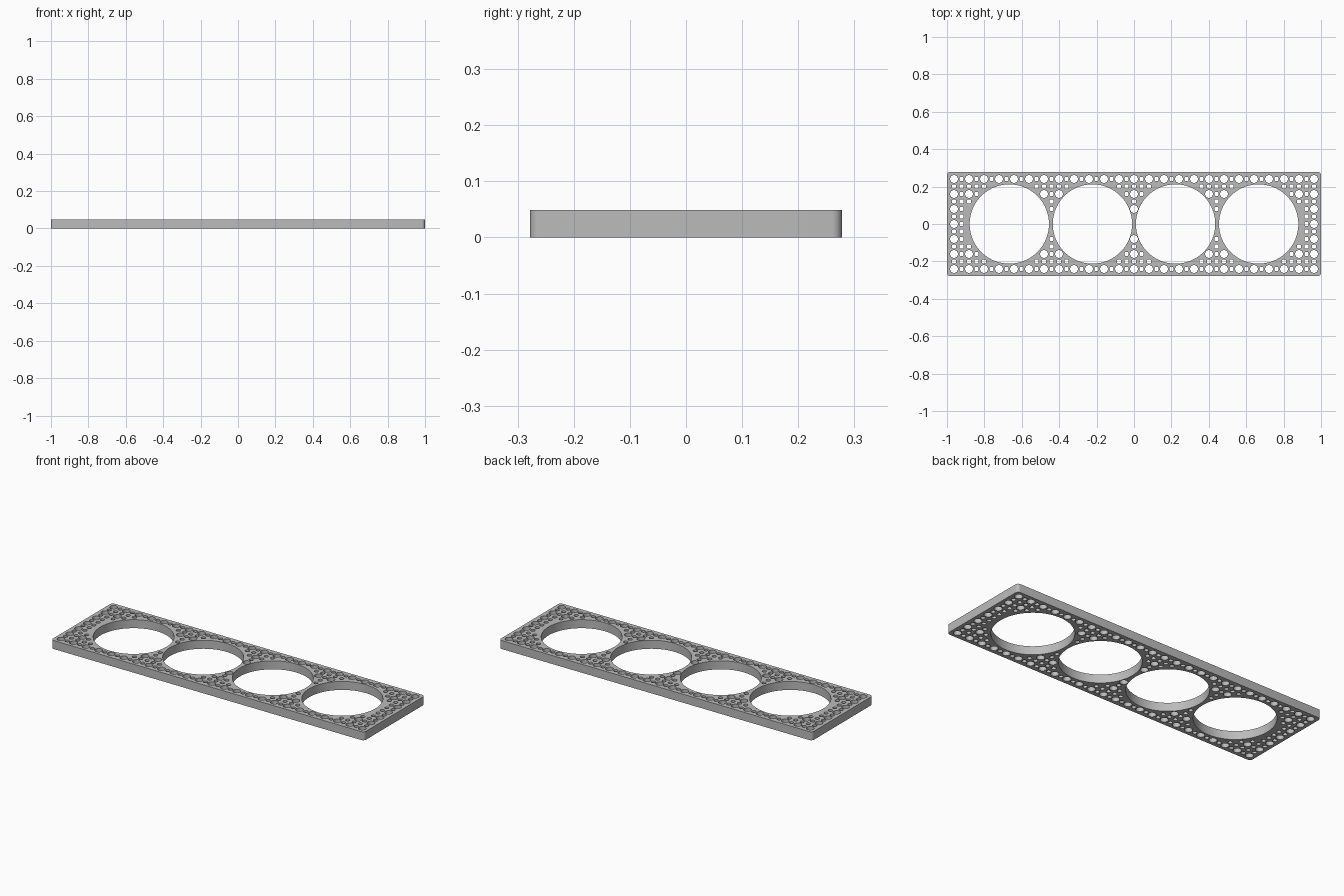
import bpy
import math

cube = bpy.data.objects.get("Cube")
if cube:
    bpy.data.objects.remove(cube, do_unlink=True)

PITCH = 0.0802          # spacing of the large mounting holes
HALF_X, HALF_Y, THICK = 1.0, 0.278, 0.049
CORNER = 0.018
BIG_R, LARGE_R, SMALL_R = 0.212, 0.021, 0.012
CLEARANCE = 0.0029      # least wall between a big opening and a small hole
BIG_X = [(i - 1.5) * 0.4444 for i in range(4)]


def arc(cx, cy, r, start, sweep, n):
    return [(cx + r * math.cos(start + sweep * i / n),
             cy + r * math.sin(start + sweep * i / n)) for i in range(n)]


def circle(cx, cy, r, n):
    return arc(cx, cy, r, 0, 2 * math.pi, n)


# Rounded outline
outline = []
for k, (sx, sy) in enumerate([(1, 1), (-1, 1), (-1, -1), (1, -1)]):
    outline += arc(sx * (HALF_X - CORNER), sy * (HALF_Y - CORNER), CORNER,
                   k * math.pi / 2, math.pi / 2, 8)
    end = (k + 1) * math.pi / 2
    outline.append((sx * (HALF_X - CORNER) + CORNER * math.cos(end),
                    sy * (HALF_Y - CORNER) + CORNER * math.sin(end)))
loops = [outline]

# Four big openings
loops += [circle(x, 0, BIG_R, 96) for x in BIG_X]

# Grid of alternating large and small holes wherever they clear the openings
for i in range(-24, 25):
    for j in range(-6, 7):
        x, y = i * PITCH / 2, j * PITCH / 2
        large = i % 2 == 0 and j % 2 == 0
        r = LARGE_R if large else SMALL_R
        if all(math.hypot(x - bx, y) - BIG_R - r > CLEARANCE for bx in BIG_X):
            loops.append(circle(x, y, r, 28 if large else 20))

# Filled flat profile given thickness
curve = bpy.data.curves.new("perforated_plate", "CURVE")
curve.dimensions = "2D"
curve.fill_mode = "BOTH"
curve.extrude = THICK / 2
for pts in loops:
    spline = curve.splines.new("POLY")
    spline.points.add(len(pts) - 1)
    for p, (x, y) in zip(spline.points, pts):
        p.co = (x, y, 0, 1)
    spline.use_cyclic_u = True

plate = bpy.data.objects.new("perforated_plate", curve)
plate.location.z = THICK / 2
bpy.context.collection.objects.link(plate)
bpy.ops.object.select_all(action="DESELECT")
plate.select_set(True)
bpy.context.view_layer.objects.active = plate
bpy.ops.object.convert(target="MESH")
plate = bpy.context.view_layer.objects.active

# Weld the caps to the walls
bpy.ops.object.mode_set(mode="EDIT")
bpy.ops.mesh.select_all(action="SELECT")
bpy.ops.mesh.remove_doubles(threshold=0.0001)
bpy.ops.mesh.normals_make_consistent(inside=False)
bpy.ops.object.mode_set(mode="OBJECT")
bpy.ops.object.shade_smooth_by_angle(angle=math.radians(35))

# Grey finish
grey = bpy.data.materials.new("plain_grey")
grey.use_nodes = True
colour = (0.5, 0.5, 0.5, 1)
grey.diffuse_color = colour
grey.node_tree.nodes["Principled BSDF"].inputs["Base Color"].default_value = colour
plate.data.materials.clear()
plate.data.materials.append(grey)
